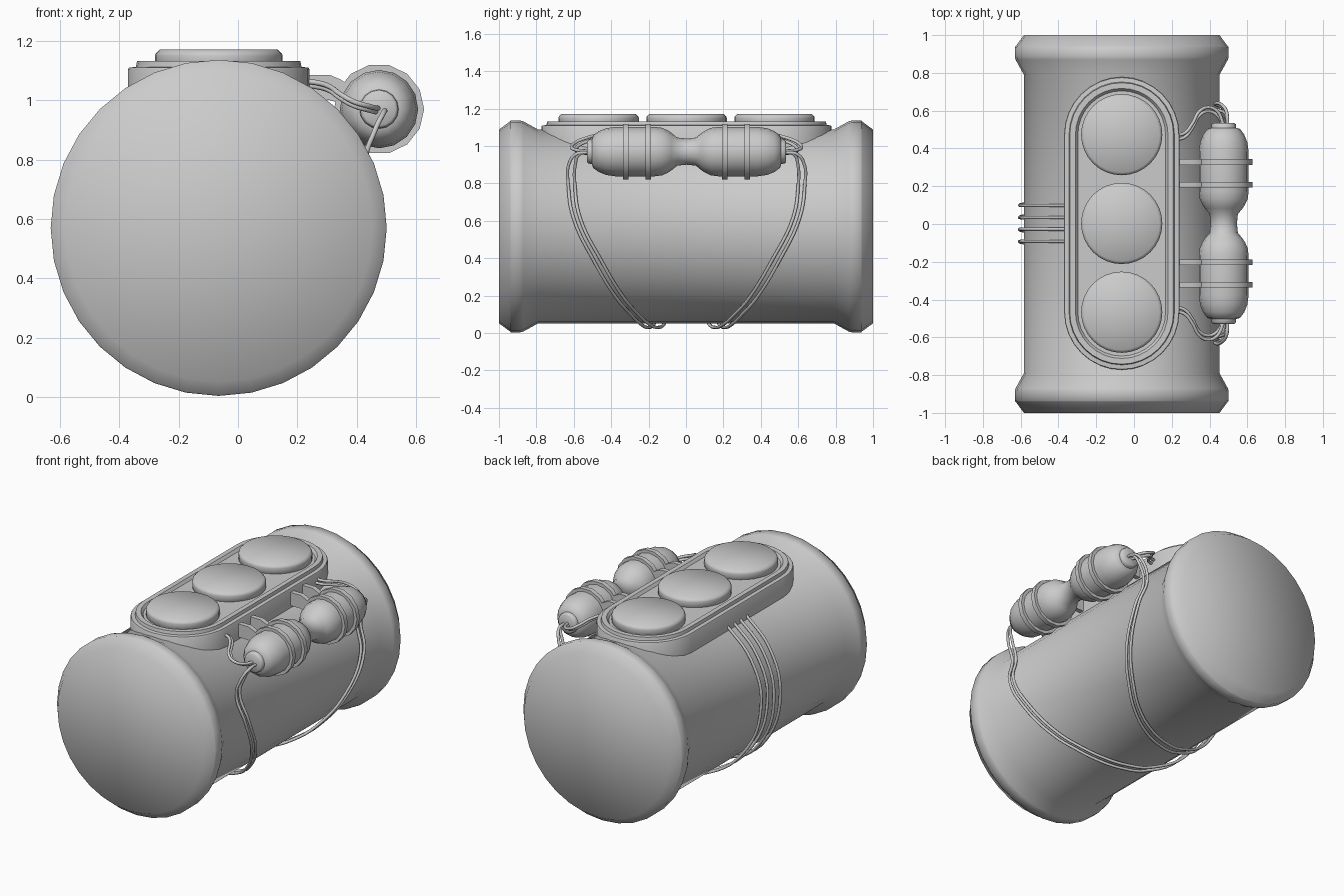
import bpy, bmesh
from math import sin, cos, pi, radians

if "Cube" in bpy.data.objects:
    bpy.data.objects.remove(bpy.data.objects["Cube"])

CX, CZ = -0.065, 0.57      # tank axis
PX, PZ = 0.475, 0.97       # canister axis
Y0 = 0.003                 # attachments sit a hair off centre


def finish(name, bm, loc=(0, 0, 0), angle=None):
    bmesh.ops.recalc_face_normals(bm, faces=bm.faces)
    me = bpy.data.meshes.new(name)
    bm.to_mesh(me)
    bm.free()
    ob = bpy.data.objects.new(name, me)
    ob.location = loc
    bpy.context.collection.objects.link(ob)
    for p in me.polygons:
        p.use_smooth = True
    if angle:
        bpy.ops.object.select_all(action='DESELECT')
        ob.select_set(True)
        bpy.context.view_layer.objects.active = ob
        bpy.ops.object.shade_smooth_by_angle(angle=radians(angle))
    return ob


def loft(bm, rings, closed=False):
    n = len(rings[0])
    vs = [[bm.verts.new(p) for p in r] for r in rings]
    pairs = list(zip(vs, vs[1:])) + ([(vs[-1], vs[0])] if closed else [])
    for a, b in pairs:
        for i in range(n):
            j = (i + 1) % n
            bm.faces.new((a[i], a[j], b[j], b[i]))
    if not closed:
        for r in (vs[0], vs[-1]):
            cap = bm.faces.new(r)
            bmesh.ops.poke(bm, faces=[cap])


def lathe(name, prof, n, loc, axis='Y', closed=False, angle=None):
    """prof: (position along axis, radius)"""
    bm = bmesh.new()
    rings = []
    for h, r in prof:
        c = [(r * cos(2 * pi * i / n), r * sin(2 * pi * i / n)) for i in range(n)]
        rings.append([(u, h, v) if axis == 'Y' else (u, v, h) for u, v in c])
    loft(bm, rings, closed)
    return finish(name, bm, loc, angle)


def both(half):
    """mirror a half profile running outward from the middle"""
    return [(-h, r) for h, r in reversed(half) if h > 0] + half


def cable(name, pts, r=0.009):
    cu = bpy.data.curves.new(name, 'CURVE')
    cu.dimensions = '3D'
    cu.bevel_depth = r
    cu.bevel_resolution = 2
    cu.resolution_u = 6
    cu.use_fill_caps = True
    sp = cu.splines.new('BEZIER')
    sp.bezier_points.add(len(pts) - 1)
    for bp, p in zip(sp.bezier_points, pts):
        bp.co = p
        bp.handle_left_type = bp.handle_right_type = 'AUTO'
    ob = bpy.data.objects.new(name, cu)
    bpy.context.collection.objects.link(ob)


# main tank with flanged ends
lathe("tank", both([(0.79, 0.518), (0.87, 0.562), (0.885, 0.566),
                    (0.937, 0.566), (0.94, 0.562), (1.0, 0.518)]), 32, (CX, 0, CZ))

# stadium-shaped panel with a raised rim and shallow recess
bm = bmesh.new()
rings = []
for r, z in [(0.305, 0.95), (0.305, 1.105), (0.302, 1.11), (0.279, 1.112),
             (0.275, 1.132), (0.245, 1.132), (0.232, 1.115)]:
    ring = []
    for s, start in ((1, 0), (-1, pi)):
        for i in range(17):
            a = start + pi * i / 16
            ring.append((r * cos(a), s * 0.47 + r * sin(a), z))
    rings.append(ring)
loft(bm, rings)
finish("panel", bm, (CX, Y0, 0), 40)

# three round caps
for k in (-1, 0, 1):
    lathe(f"round_cap_{k + 2}", [(1.09, 0.215), (1.15, 0.215), (1.157, 0.213), (1.17, 0.2)],
          32, (CX, Y0 + 0.47 * k, 0), 'Z')

# twin-bulb canister
lathe("canister", both([(0.0, 0.07), (0.05, 0.075), (0.08, 0.1), (0.1, 0.113), (0.13, 0.127),
                        (0.17, 0.132), (0.38, 0.132), (0.43, 0.125), (0.47, 0.109),
                        (0.5, 0.087), (0.506, 0.066), (0.525, 0.064), (0.532, 0.055)]),
      16, (PX, Y0, PZ), angle=50)

# clamp rings with arms reaching the tank
for i, y in enumerate((-0.325, -0.205, 0.205, 0.325)):
    lathe(f"clamp_ring_{i + 1}", [(-0.015, 0.12), (-0.015, 0.152), (0.015, 0.152), (0.015, 0.12)],
          14, (PX, Y0 + y, PZ), closed=True, angle=30)
    bm = bmesh.new()
    arm = [(0.2, 1.085), (0.31, 1.085), (0.345, 1.07), (0.375, 1.05), (0.345, 0.99), (0.31, 1.0), (0.2, 1.0)]
    loft(bm, [[(x, d, z) for x, z in arm] for d in (-0.015, 0.015)])
    finish(f"clamp_arm_{i + 1}", bm, (0, Y0 + y, 0), 30)

# cables, mirrored front to back, two of each kind
R = 0.54
WRAP = [(24, .632, .597), (5, .605, .57), (-20, .495, .455), (-45, .375, .335), (-60, .3, .26),
        (-75, .245, .2), (-90, .205, .155), (-108, .17, .115), (-140, .12, .06),
        (-180, .097, .033), (-210, .095, .031), (-240, .095, .031)]
for side, s in (("front", -1), ("back", 1)):
    for k in (0, 1):
        # short lead from the panel to the canister end
        d = 0.022 * k
        lead = [(0.22, .465, 1.065), (0.27, .48, 1.058), (0.31, .53, 1.045), (0.345, .592, 1.02),
                (0.39, .615, .995), (0.44, .595, .98), (0.475, .52, .972)]
        cable(f"lead_{side}_{k + 1}", [(x, Y0 + s * (y - d), z - 0.6 * d) for x, y, z in lead])
        # long cable from the canister end under the tank to the panel's far side
        e = 0.035 * k
        pts = [(0.495, .515, .965), (0.49, .59 - e / 2, .957), (0.462, .63 - e, .9)]
        pts += [(CX + R * cos(radians(w[0])), w[1 + k], CZ + R * sin(radians(w[0]))) for w in WRAP]
        cable(f"wrap_cable_{side}_{k + 1}", [(x, Y0 + s * y, z) for x, y, z in pts])
